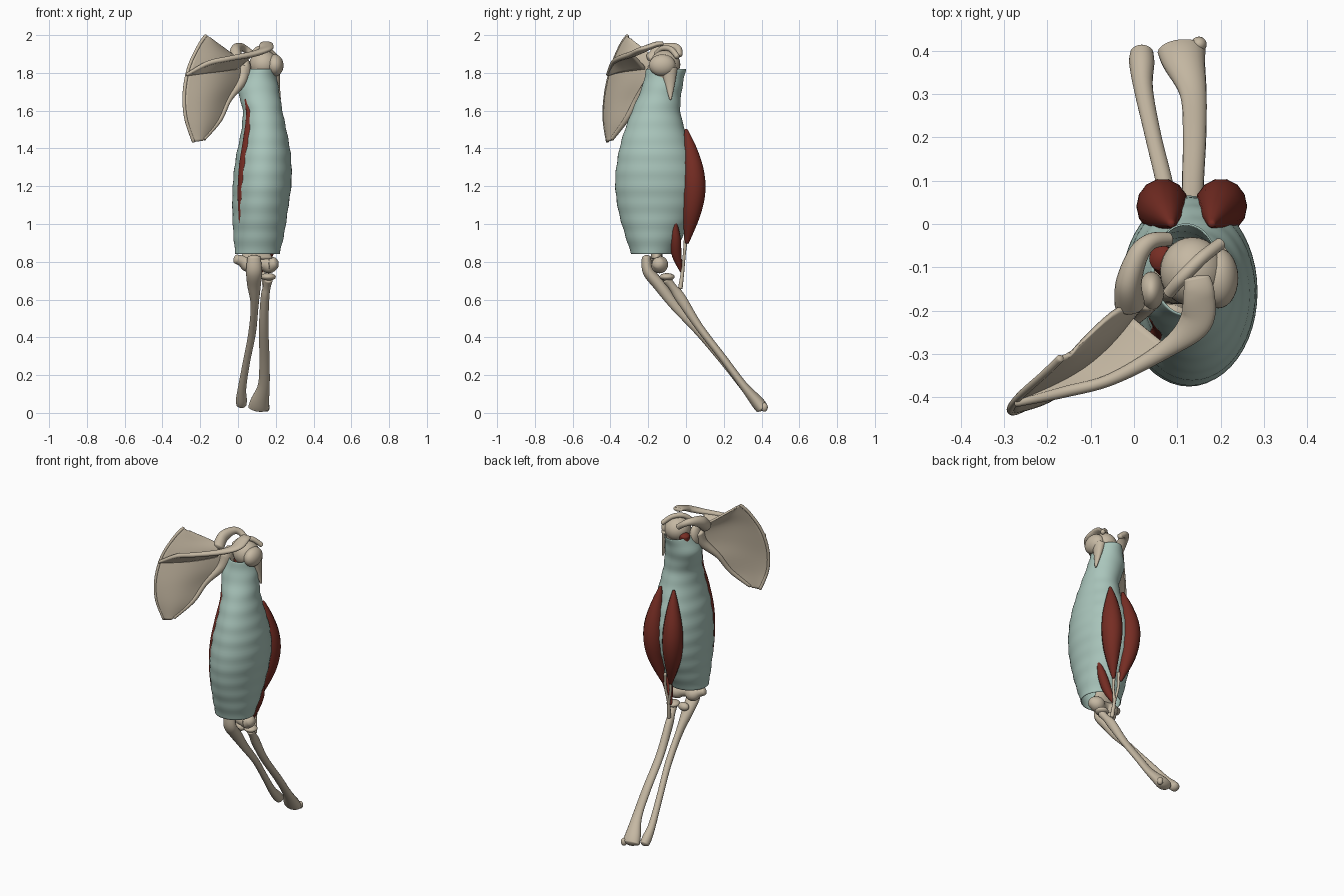
import bpy, bmesh, math
from mathutils import Vector

cube = bpy.data.objects.get("Cube")
if cube:
    bpy.data.objects.remove(cube)


def material(name, color):
    m = bpy.data.materials.new(name)
    m.use_nodes = True
    m.diffuse_color = color
    b = m.node_tree.nodes["Principled BSDF"]
    b.inputs["Base Color"].default_value = color
    b.inputs["Roughness"].default_value = 0.7
    return m


BONE = material("bone ivory", (0.56, 0.48, 0.365, 1))
MUSCLE = material("muscle red", (0.18, 0.026, 0.017, 1))
SLEEVE = material("sleeve pale green", (0.40, 0.56, 0.50, 1))


def finish(name, bm, mat, flip=True):
    if flip:
        bmesh.ops.recalc_face_normals(bm, faces=bm.faces)
    mesh = bpy.data.meshes.new(name)
    bm.to_mesh(mesh)
    bm.free()
    mesh.materials.append(mat)
    mesh.shade_smooth()
    ob = bpy.data.objects.new(name, mesh)
    bpy.context.collection.objects.link(ob)
    return ob


def spline(pts, t):
    """Catmull-Rom through tuples of any length, t from 0 to 1."""
    n = len(pts) - 1
    i = min(int(t * n), n - 1)
    f = t * n - i
    a, b, c, d = (pts[max(0, min(n, i + k))] for k in (-1, 0, 1, 2))
    return [0.5 * (2 * q + (r - p) * f + (2 * p - 5 * q + 4 * r - s) * f * f
                   + (3 * q - p - 3 * r + s) * f ** 3)
            for p, q, r, s in zip(a, b, c, d)]


def skin(bm, rings, caps=True):
    n = len(rings[0])
    for a, b in zip(rings, rings[1:]):
        for k in range(n):
            bm.faces.new((a[k], a[(k + 1) % n], b[(k + 1) % n], b[k]))
    if caps:
        bm.faces.new(rings[0])
        bm.faces.new(rings[-1])


def tube(name, pts, mat, side=(1, 0, 0), steps=32, sides=20, ridge=0.0):
    """Rounded organic tube; points are x, y, z, side radius, depth radius."""
    pts = [p if len(p) == 5 else (*p, p[3]) for p in pts]
    bm = bmesh.new()
    rings = []

    def ring(center, u, v, rx, ry):
        out = []
        for k in range(sides):
            a = math.tau * k / sides
            w = 1 + ridge * math.cos(a * sides / 2)
            out.append(bm.verts.new(center + (u * rx * math.cos(a) + v * ry * math.sin(a)) * w))
        rings.append(out)

    for s in range(steps + 1):
        t = s / steps
        x, y, z, rx, ry = spline(pts, t)
        tan = (Vector(spline(pts, min(1, t + 0.01))[:3])
               - Vector(spline(pts, max(0, t - 0.01))[:3])).normalized()
        u = Vector(side)
        u = (u - tan * u.dot(tan)).normalized()
        v = tan.cross(u)
        c = Vector((x, y, z))
        dome = [(0.25, 0.45), (0.65, 0.28), (0.9, 0.12)]
        if s == 0:
            for w, off in dome:
                ring(c - tan * off * min(rx, ry), u, v, rx * w, ry * w)
        ring(c, u, v, rx, ry)
        if s == steps:
            for w, off in reversed(dome):
                ring(c + tan * off * min(rx, ry), u, v, rx * w, ry * w)
    skin(bm, rings)
    return finish(name, bm, mat)


def ball(name, center, size, mat):
    bm = bmesh.new()
    bmesh.ops.create_uvsphere(bm, u_segments=28, v_segments=18, radius=1)
    for v in bm.verts:
        v.co = Vector(c + s * p for c, s, p in zip(center, size, v.co))
    return finish(name, bm, mat)


# Open sleeve around the upper arm: z, x min, x max, y min, y max
SECTIONS = [
    (1.82, .045, .195, -.21, .0), (1.72, .0, .215, -.235, -.02),
    (1.60, .025, .235, -.285, -.03), (1.48, .015, .26, -.33, .0),
    (1.36, -.01, .28, -.36, .04), (1.22, -.027, .283, -.375, .065),
    (1.08, -.03, .265, -.36, .045), (.95, -.025, .245, -.325, -.01),
    (.84, -.015, .22, -.29, -.065)]


def sleeve_point(t, angle, grow=0.0):
    z, x0, x1, y0, y1 = spline(SECTIONS, t)
    g = grow + 0.0015 * math.sin(z * 70)
    return Vector(((x0 + x1) / 2 + ((x1 - x0) / 2 + g) * math.cos(angle),
                   (y0 + y1) / 2 + ((y1 - y0) / 2 + g) * math.sin(angle), z))


bm = bmesh.new()
skin(bm, [[bm.verts.new(sleeve_point(s / 64, math.tau * k / 48)) for k in range(48)]
          for s in range(65)], caps=False)
sleeve = finish("arm_sleeve", bm, SLEEVE)
mod = sleeve.modifiers.new("thickness", "SOLIDIFY")
mod.thickness = 0.004

# Muscles
for label, x in (("inner", .067), ("outer", .2)):
    m = (.132 - x) * .3
    tube("biceps_" + label + "_head",
         [(x + m, .0, 1.5, .008), (x + m / 2, .02, 1.4, .034, .036), (x, .037, 1.28, .055, .058),
          (x, .04, 1.17, .059, .063), (x + m / 2, .028, 1.05, .044, .048),
          (x + m * 2, .005, .9, .01)], MUSCLE, sides=28, ridge=.015)
strip = []
for t, r in ((.19, .008), (.28, .022), (.4, .026), (.55, .028), (.68, .024), (.82, .006)):
    p = sleeve_point(t, math.radians(222), -.012 if r > .01 else -.004)
    strip.append((*p, r, r * .75))
tube("triceps_edge", strip, MUSCLE, side=(.7, -.7, 0))
tube("brachialis", [(.222, -.06, 1.03, .006), (.195, -.055, .93, .026),
                    (.16, -.05, .84, .026), (.125, -.025, .75, .008)], MUSCLE)
tube("upper_inner_muscle", [(.065, -.08, 1.83, .03), (.08, -.09, 1.7, .035),
                            (.1, -.1, 1.5, .03)], MUSCLE)

# Biceps tendons
for label, x in (("inner", .115), ("outer", .15)):
    tube("biceps_tendon_" + label, [(x, .002, .95, .012), (x, -.008, .85, .008),
                                    (.135, -.018, .75, .009), (.142, -.03, .66, .012)], BONE)

# Humerus
tube("humerus_shaft", [(.15, -.11, 1.82, .065), (.15, -.11, 1.7, .045), (.135, -.13, 1.4, .032),
                       (.11, -.15, 1.05, .032), (.1, -.155, .9, .05, .03),
                       (.098, -.155, .82, .085, .03)], BONE)
ball("humerus_head", (.135, -.11, 1.845), (.075, .08, .075), BONE)
ball("greater_tubercle", (.195, -.125, 1.84), (.046, .07, .058), BONE)
tube("tubercle_crest", [(.19, -.09, 1.82, .035, .045), (.205, -.085, 1.74, .017, .026),
                        (.221, -.082, 1.66, .006)], BONE)
tube("tubercle_rim", [(.08, -.16, 1.9, .014), (.11, -.125, 1.928, .015),
                      (.155, -.08, 1.925, .015), (.2, -.045, 1.885, .014)], BONE, side=(0, 0, 1))
tube("humerus_condyles", [(-.012, -.17, .815, .024), (.02, -.16, .805, .03), (.055, -.15, .79, .045),
                          (.09, -.15, .795, .032), (.13, -.148, .79, .036), (.165, -.14, .785, .046),
                          (.2, -.15, .795, .03)], BONE, side=(0, 0, 1))

# Forearm bones
tube("ulna", [(.085, -.21, .825, .035, .024), (.085, -.2, .75, .042, .03), (.085, -.14, .675, .036, .032),
              (.088, -.06, .57, .021, .026), (.075, .07, .425, .02), (.045, .2, .27, .019),
              (.022, .31, .135, .022), (.018, .37, .07, .029), (.018, .395, .045, .027)], BONE, steps=48)
ball("coronoid_process", (.09, -.105, .715), (.035, .025, .025), BONE)
tube("radius_bone", [(.16, -.10, .705, .024), (.152, -.07, .665, .021), (.143, -.03, .61, .023, .028),
                     (.136, .07, .455, .025, .021), (.14, .2, .285, .027, .02), (.137, .3, .15, .031, .022),
                     (.115, .375, .06, .05, .034), (.11, .40, .028, .056, .034)], BONE, steps=48)
ball("radius_head", (.16, -.10, .72), (.04, .04, .02), BONE)
ball("radius_styloid", (.15, .415, .03), (.018, .018, .024), BONE)

# Shoulder blade: medial and lateral edge of each row, from the lower tip up
ROWS = [(-.235, -.415, 1.435, -.19, -.40, 1.44), (-.272, -.432, 1.54, -.11, -.33, 1.53),
        (-.284, -.43, 1.65, -.055, -.265, 1.65), (-.278, -.412, 1.76, .015, -.19, 1.755),
        (-.245, -.38, 1.87, .025, -.165, 1.85), (-.2, -.34, 1.955, -.05, -.205, 1.91),
        (-.17, -.31, 1.998, -.14, -.29, 1.975)]


def blade_point(t, s):
    r = spline(ROWS, t)
    a, b = Vector(r[:3]), Vector(r[3:])
    sag = (b - a).length * 0.10 * math.sin(math.pi * s)
    return a.lerp(b, s) + Vector((.5, -.85, 0)) * sag


def sheet(name, point, rows, cols, thick):
    bm = bmesh.new()
    g = [[bm.verts.new(point(i / rows, j / cols)) for j in range(cols + 1)] for i in range(rows + 1)]
    for a, b in zip(g, g[1:]):
        for j in range(cols):
            bm.faces.new((a[j], a[j + 1], b[j + 1], b[j]))
    ob = finish(name, bm, BONE)
    mod = ob.modifiers.new("thickness", "SOLIDIFY")
    mod.thickness = thick
    mod.offset = 0
    return ob


sheet("scapula_blade", blade_point, 30, 16, .012)
tube("scapula_lateral_border", [(*blade_point(t, 1), r) for t, r in
                                ((.03, .01), (.2, .014), (.35, .017), (.5, .03), (.62, .036))], BONE)
tube("scapula_medial_border", [(*blade_point(t, 0), .009) for t in (0, .2, .4, .6, .8, 1)], BONE)

# Scapular spine, acromion and coracoid
CREST = [(-.272, -.415, 1.79), (-.16, -.388, 1.85), (-.05, -.358, 1.875), (.08, -.285, 1.90)]


def spine_point(t, s):
    base = blade_point(.54 + .07 * t, t * .85)
    return base.lerp(Vector(spline(CREST, t)), s)


sheet("scapula_spine", spine_point, 20, 6, .014)
tube("spine_crest_and_acromion",
     [(*CREST[0], .008), (*CREST[1], .013), (*CREST[2], .014), (*CREST[3], .016, .022),
      (.143, -.225, 1.925, .016, .038), (.15, -.16, 1.95, .015, .036), (.145, -.125, 1.955, .012, .03)],
     BONE, side=(0, 0, 1), steps=48)
ball("glenoid_socket", (.04, -.155, 1.81), (.03, .045, .07), BONE)
tube("coracoid_process", [(-.01, -.185, 1.87, .035), (-.012, -.135, 1.915, .036, .03),
                          (.01, -.07, 1.935, .024), (.04, -.04, 1.925, .019),
                          (.08, -.035, 1.895, .016)], BONE, side=(0, 0, 1))
